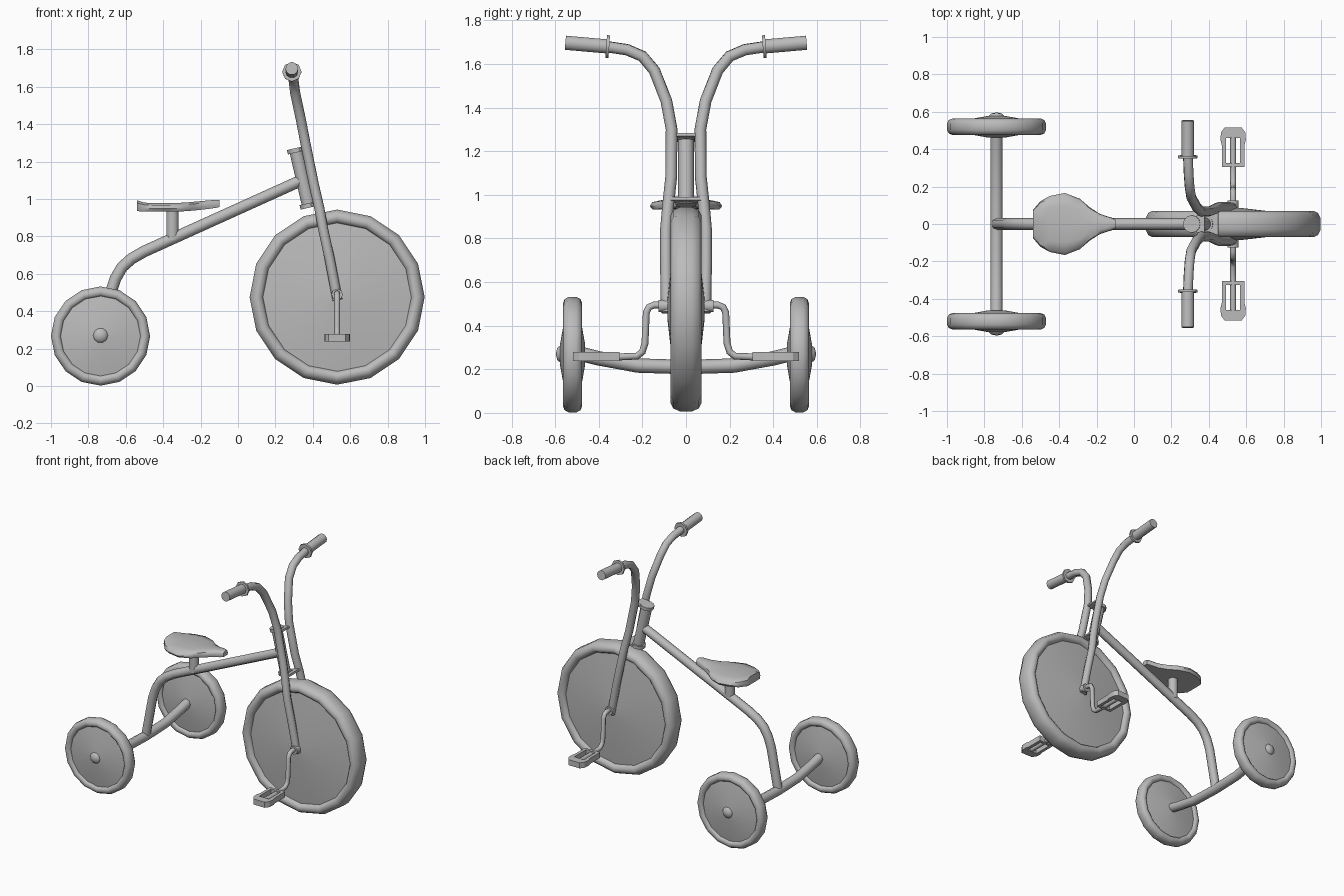
import bpy, bmesh, math
from mathutils import Vector

if "Cube" in bpy.data.objects:
    bpy.data.objects.remove(bpy.data.objects["Cube"])

grey = bpy.data.materials.new("plain grey")
grey.use_nodes = True
grey.diffuse_color = (0.5, 0.5, 0.5, 1)
grey.node_tree.nodes["Principled BSDF"].inputs["Base Color"].default_value = (0.5, 0.5, 0.5, 1)


def add_mesh(name, mesh, angle=50):
    obj = bpy.data.objects.new(name, mesh)
    bpy.context.scene.collection.objects.link(obj)
    mesh.materials.clear()
    mesh.materials.append(grey)
    bpy.ops.object.select_all(action='DESELECT')
    obj.select_set(True)
    bpy.context.view_layer.objects.active = obj
    bpy.ops.object.shade_smooth_by_angle(angle=math.radians(angle))
    return obj


def from_curve(name, curve, angle=50):
    temp = bpy.data.objects.new(name + "_path", curve)
    bpy.context.scene.collection.objects.link(temp)
    mesh = bpy.data.meshes.new_from_object(temp.evaluated_get(bpy.context.evaluated_depsgraph_get()))
    bpy.data.objects.remove(temp)
    return add_mesh(name, mesh, angle)


def add_spline(curve, points, cyclic=False):
    spline = curve.splines.new('POLY')
    spline.points.add(len(points) - 1)
    for p, co in zip(spline.points, points):
        p.co = (*co, 1)
    spline.use_cyclic_u = cyclic


def tube(name, points, radius):
    curve = bpy.data.curves.new(name, 'CURVE')
    curve.dimensions = '3D'
    curve.bevel_depth = radius
    curve.bevel_resolution = 2
    curve.use_fill_caps = True
    add_spline(curve, points)
    return from_curve(name, curve)


def lathe(name, profile, centre, axis=(0, 1, 0), sides=16, closed=False):
    """Spin (radius, offset along axis) points round the axis."""
    bm = bmesh.new()
    rings = []
    for r, h in profile:
        if r == 0:
            rings.append([bm.verts.new((0, 0, h))] * sides)
        else:
            rings.append([bm.verts.new((r * math.cos(i * math.tau / sides),
                                        r * math.sin(i * math.tau / sides), h))
                          for i in range(sides)])
    pairs = list(zip(rings, rings[1:]))
    if closed:
        pairs.append((rings[-1], rings[0]))
    for a, b in pairs:
        for i in range(sides):
            j = (i + 1) % sides
            bm.faces.new(list(dict.fromkeys((a[i], a[j], b[j], b[i]))))
    bmesh.ops.recalc_face_normals(bm, faces=bm.faces)
    mesh = bpy.data.meshes.new(name)
    bm.to_mesh(mesh)
    bm.free()
    obj = add_mesh(name, mesh)
    obj.rotation_euler = Vector(axis).to_track_quat('Z', 'Y').to_euler()
    obj.location = centre
    return obj


def rod(name, radius, start, end, sides=12):
    d = Vector(end) - Vector(start)
    return lathe(name, [(0, 0), (radius, 0), (radius, d.length), (0, d.length)], start, d, sides)


def wheel(name, centre, radius, half, rim, bulge, hub):
    t = radius - rim
    side = [(rim, half * .6), (rim + t * .2, half * .93), (rim + t * .5, half),
            (rim + t * .8, half * .85), (radius, half * .42)]
    lathe(name + "_tire", side + [(r, -h) for r, h in reversed(side)], centre, closed=True)
    disc = [(0, bulge), (hub, bulge), (rim + t * .15, half * .62)]
    lathe(name + "_disc", disc + [(r, -h) for r, h in reversed(disc)], centre)


# Wheels
wheel("front_wheel", (.53, 0, .475), .468, .07, .395, .085, .05)
for s, side in ((1, "back"), (-1, "front")):
    wheel(f"rear_{side}_wheel", (-.735, s * .52, .267), .265, .043, .212, .058, .045)
    lathe(f"rear_{side}_hub_cap", [(.042, 0), (.042, .025), (.03, .04), (0, .047)],
          (-.735, s * .55, .27), (0, s, 0), 10)

# Rear axle and main frame
tube("rear_axle", [(-.735, y, z) for y, z in
     ((-.5, .275), (-.4, .25), (-.22, .217), (0, .21), (.22, .217), (.4, .25), (.5, .275))], .033)
tube("frame_tube", [(x, 0, z) for x, z in
     ((.34, 1.1), (-.5, .72), (-.57, .68), (-.62, .635), (-.655, .575), (-.68, .5), (-.735, .21))], .031)

# Steering head with its collars and brackets
top, low = Vector((.31, 0, 1.26)), Vector((.378, 0, .965))
lean = (top - low).normalized()
rod("head_tube", .036, low, top)
for name, at, width, reach in (("top", top, .06, .07), ("lower", low, .085, .075)):
    rod(name + "_collar", .047, at - lean * .012, at + lean * .012)
    bm = bmesh.new()
    bmesh.ops.create_cube(bm, size=1)
    for v in bm.verts:
        w = width if v.co.x > 0 else .035
        v.co = ((v.co.x + .5) * reach, v.co.y * 2 * w, v.co.z * .014)
    mesh = bpy.data.meshes.new(name + "_bracket")
    bm.to_mesh(mesh)
    bm.free()
    bracket = add_mesh(name + "_bracket", mesh, 30)
    bracket.location = at
    bracket.rotation_euler.y = math.atan2(lean.x, lean.z)

# Fork and handlebar, grips, cranks and pedals on both sides
bar = [(.532, .088, .46), (.49, .092, .68), (.455, .092, .84), (.435, .082, .95), (.405, .068, 1.08),
       (.36, .066, 1.3), (.335, .09, 1.43), (.305, .145, 1.57), (.297, .2, 1.635),
       (.292, .27, 1.665), (.288, .37, 1.68)]
crank = [(.53, .06, .49), (.53, .145, .495), (.53, .17, .485), (.53, .182, .46), (.53, .188, .32),
         (.53, .2, .28), (.53, .225, .26), (.53, .3, .257), (.53, .46, .257)]
outline = [(-.06, .305), (.06, .305), (.06, .42), (.068, .45), (.065, .49), (.045, .517),
           (-.045, .517), (-.065, .49), (-.068, .45), (-.06, .42)]
hole = [(-.038, .325), (.038, .325), (.038, .46), (-.038, .46)]
for s, side in ((1, "back"), (-1, "front")):
    def flip(points):
        return [(x, s * y, z) for x, y, z in points]
    tube(f"{side}_fork_and_handlebar", flip(bar), .027)
    rod(f"{side}_grip", .034, *flip([(.288, .36, 1.68), (.288, .553, 1.697)]), sides=10)
    rod(f"{side}_grip_flange", .052, *flip([(.288, .352, 1.679), (.288, .366, 1.68)]), sides=8)
    tube(f"{side}_crank", flip(crank), .016)
    rod(f"{side}_crank_collar", .03, *flip([(.53, .08, .49), (.53, .125, .49)]), sides=10)
    curve = bpy.data.curves.new("pedal", 'CURVE')
    curve.dimensions = '2D'
    curve.fill_mode = 'BOTH'
    curve.extrude = .02
    for loop in (outline, hole):
        add_spline(curve, [(x, s * y, 0) for x, y in loop], True)
    from_curve(f"{side}_pedal", curve, 30).location = (.53, 0, .259)

# Seat lofted from cross-sections: position, half width, bottom, top
stations = [(-.54, .075, .935, .993), (-.5, .122, .932, .98), (-.45, .15, .932, .978),
            (-.37, .166, .932, .978), (-.29, .135, .934, .98), (-.235, .088, .938, .985),
            (-.18, .053, .944, .99), (-.12, .034, .952, .995), (-.098, .024, .957, .993)]
section = [(-.92, 0), (-1, .35), (-.93, .75), (-.6, 1), (0, 1), (.6, 1), (.93, .75), (1, .35), (.92, 0)]
bm = bmesh.new()
rings = [[bm.verts.new((x, w * u, lo + (hi - lo) * v)) for u, v in section]
         for x, w, lo, hi in stations]
for a, b in zip(rings, rings[1:]):
    for i in range(len(section)):
        j = (i + 1) % len(section)
        bm.faces.new((a[i], a[j], b[j], b[i]))
bm.faces.new(rings[0])
bm.faces.new(rings[-1])
bmesh.ops.recalc_face_normals(bm, faces=bm.faces)
seat_mesh = bpy.data.meshes.new("seat")
bm.to_mesh(seat_mesh)
bm.free()
add_mesh("seat", seat_mesh)
rod("seat_post", .033, (-.35, 0, .78), (-.35, 0, .945))
